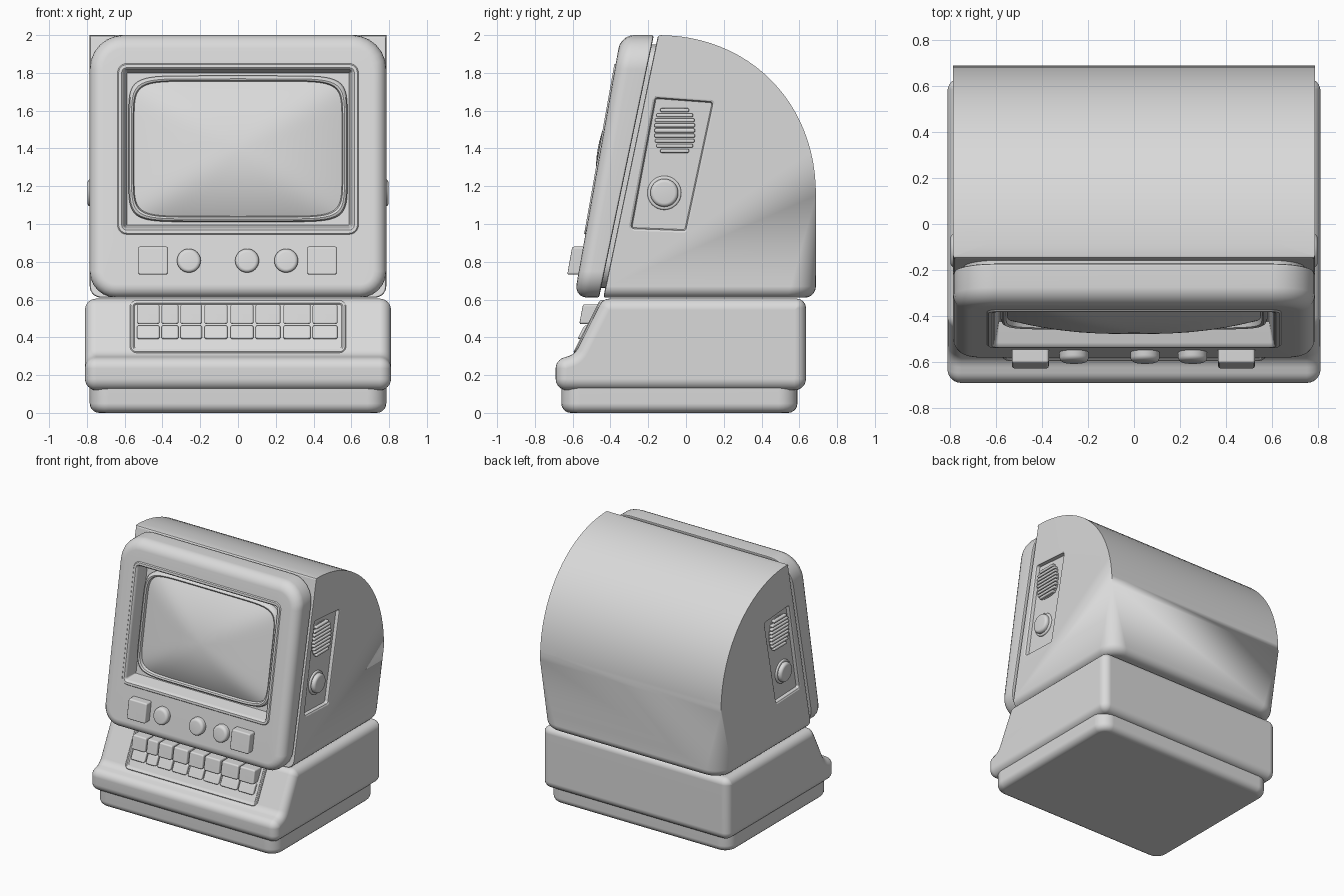
import bpy, bmesh, math
from mathutils import Vector, Matrix

if "Cube" in bpy.data.objects:
    bpy.data.objects.remove(bpy.data.objects["Cube"], do_unlink=True)

GREY = (0.7, 0.7, 0.7, 1)
plastic = bpy.data.materials.new("light grey plastic")
plastic.use_nodes = True
plastic.diffuse_color = GREY
plastic.node_tree.nodes["Principled BSDF"].inputs["Base Color"].default_value = GREY


# ---- helpers ----
def outline(corners, r, inset=0, n=6):
    """Polygon with filleted corners, moved inwards by inset."""
    pts = []
    radii = r if isinstance(r, (list, tuple)) else [r] * len(corners)
    for i, c in enumerate(corners):
        p = Vector(c)
        a = (Vector(corners[i - 1]) - p).normalized()
        b = (Vector(corners[(i + 1) % len(corners)]) - p).normalized()
        half = a.angle(b) / 2
        side = 1 if b.x * a.y - b.y * a.x > 0 else -1
        bis = (a + b).normalized()
        p = p + bis * side * inset / math.sin(half)
        rad = max(radii[i] - side * inset, 0.004)
        centre = p + bis * rad / math.sin(half)
        t = rad / math.tan(half)
        v0, v1 = (p + a * t - centre).normalized(), (p + b * t - centre).normalized()
        pts += [centre + rad * v0.slerp(v1, k / n) for k in range(n + 1)]
    return pts


def rect(x0, x1, z0, z1):
    return [(x0, z0), (x1, z0), (x1, z1), (x0, z1)]


def oval(cx, cz, a, b, power=2, n=64):
    """Superellipse outline."""
    f = lambda t: math.copysign(abs(t) ** (2 / power), t)
    ang = [2 * math.pi * k / n for k in range(n)]
    return [Vector((cx + a * f(math.cos(t)), cz + b * f(math.sin(t)))) for t in ang]


def edge(r, top, n=5):
    """(inset, height) steps of a rounded upper edge."""
    steps = [math.pi / 2 * k / n for k in range(n + 1)]
    return [(r * (1 - math.cos(t)), top - r * (1 - math.sin(t))) for t in steps]


def slope(y0, z0, s):
    """Frame of a leaning front plane: (x, z, outward) to world."""
    return Matrix(((1, 0, 0, 0), (0, s, -1, y0 - s * z0), (0, 1, 0, 0), (0, 0, 0, 1)))


def loft(rings, frame):
    """Skin a stack of (points, height) rings and cap both ends."""
    bm = bmesh.new()
    loops = [[bm.verts.new(frame @ Vector((p[0], p[1], w))) for p in pts] for pts, w in rings]
    for lo, hi in zip(loops, loops[1:]):
        for i in range(len(lo)):
            bm.faces.new((lo[i - 1], lo[i], hi[i], hi[i - 1]))
    bm.faces.new(loops[0][::-1])
    bm.faces.new(loops[-1])
    return bm


def finish(name, bm, mirror=False, angle=35):
    bmesh.ops.recalc_face_normals(bm, faces=bm.faces)
    me = bpy.data.meshes.new(name)
    bm.to_mesh(me)
    bm.free()
    ob = bpy.data.objects.new(name, me)
    bpy.context.collection.objects.link(ob)
    me.materials.append(plastic)
    if mirror:
        ob.modifiers.new("Mirror", "MIRROR")
    smooth(ob, angle)
    return ob


def smooth(ob, angle=35):
    bpy.ops.object.select_all(action="DESELECT")
    ob.select_set(True)
    bpy.context.view_layer.objects.active = ob
    bpy.ops.object.shade_smooth_by_angle(angle=math.radians(angle))


def even_shading(ob):
    ob.modifiers.new("Weighted", "WEIGHTED_NORMAL").keep_sharp = True


def slab(name, corners, r, layers, frame, mirror=False):
    ob = finish(name, loft([(outline(corners, r, i), w) for i, w in layers], frame), mirror)
    even_shading(ob)
    return ob


def disc(name, cx, cz, rad, layers, frame, mirror=False):
    return finish(name, loft([(oval(cx, cz, rad - i, rad - i, n=40), w) for i, w in layers], frame), mirror)


def trim(bm, co, no):
    """Cut off the side that no points to, cap it and soften the rim."""
    geom = bm.verts[:] + bm.edges[:] + bm.faces[:]
    bmesh.ops.bisect_plane(bm, geom=geom, plane_co=co, plane_no=no, clear_outer=True)
    rim = [e for e in bm.edges if e.is_boundary]
    bmesh.ops.holes_fill(bm, edges=rim, sides=0)
    bmesh.ops.bevel(bm, geom=rim, offset=0.012, segments=2, profile=0.5, affect="EDGES")


SIDE = Matrix(((0, 0, 1, 0), (1, 0, 0, 0), (0, 1, 0, 0), (0, 0, 0, 1)))   # (y, z, x)
FRONT = slope(-0.345, 2.0, 0.178)
BACKWARD = Vector((0, 1.39, -0.29))

# ---- base: foot plate and keyboard housing ----
foot = edge(0.05, 0.05)
slab("foot_plate", rect(-0.785, 0.785, -0.66, 0.59), 0.1,
     [(i, 0.05 - w) for i, w in reversed(foot)] + [(0, 0.135)], Matrix())
profile = [(-0.69, 0.12), (0.635, 0.12), (0.635, 0.605), (-0.44, 0.605), (-0.59, 0.31), (-0.69, 0.28)]
sides = edge(0.06, 0.81, 6)
slab("keyboard_housing", profile, [0.06, 0.06, 0.05, 0.06, 0.08, 0.06],
     [(i, -w) for i, w in reversed(sides)] + sides, SIDE)

# ---- keyboard ----
slab("key_frame", rect(-0.572, 0.572, 0.318, 0.597), 0.035,
     [(0, -0.03), (0, 0.006), (0.006, 0.012), (0.016, 0.012), (0.024, 0.002)], slope(-0.59, 0.31, 0.508))
key_edges = [(-0.535, -0.415), (-0.405, -0.315), (-0.305, -0.19), (-0.178, -0.055),
             (-0.04, 0.082), (0.093, 0.225), (0.24, 0.385), (0.395, 0.527)]
rows = [("upper", 0.47, 0.575, slope(-0.565, 0.47, 0.19)),
        ("lower", 0.39, 0.463, slope(-0.575, 0.39, 0.5))]
for row, z0, z1, frame in rows:
    for k, (x0, x1) in enumerate(key_edges):
        slab(f"{row}_key_{k + 1}", rect(x0, x1, z0, z1), 0.012, [(0, -0.09)] + edge(0.01, 0, 3), frame)

# ---- head shell ----
arc = [(p.x, p.y) for p in oval(-0.155, 1.15, 0.843, 0.85, 2.1, 96)[:25]]
shape = [(-0.75, 0.61), (0.688, 0.61)] + arc + [(-0.75, 2.0)]
X = 0.785
bm = loft([(shape, -X), (shape, X)], SIDE)
flank = [e for e in bm.edges if abs(e.verts[0].co.x - e.verts[1].co.x) < 0.01
         and max(v.co.z for v in e.verts) > 0.62 and max(v.co.y for v in e.verts) > -0.7]
bmesh.ops.bevel(bm, geom=flank, offset=0.15, segments=8, profile=0.5, affect="EDGES", clamp_overlap=False)
floor = [e for e in bm.edges if all(v.co.z < 0.611 for v in e.verts)
         and max(v.co.y for v in e.verts) > -0.7]
bmesh.ops.bevel(bm, geom=floor, offset=0.06, segments=5, profile=0.5, affect="EDGES", clamp_overlap=False)
trim(bm, Vector((0, -0.148, 2.0)), -BACKWARD)
head = finish("head_shell", bm)

# recessed side panels
panel = [(-0.31, 0.962), (0.01, 0.95), (0.162, 1.66), (-0.175, 1.685)]
FLOOR = X - 0.03
cutter = slab("panel_cutter", panel, 0.03, [(0.02, FLOOR), (0.014, X - 0.006), (0, X + 0.002), (0, X + 0.1)],
              SIDE, mirror=True)
cut = head.modifiers.new("Panels", "BOOLEAN")
cut.operation, cut.solver, cut.object = "DIFFERENCE", "EXACT", cutter
bpy.context.view_layer.objects.active = head
bpy.ops.object.modifier_apply(modifier=cut.name)
bpy.data.objects.remove(cutter, do_unlink=True)
smooth(head)
even_shading(head)

# ---- side vent and side knob ----
vy, vz, va, vb = -0.06, 1.495, 0.108, 0.125
finish("vent_plate", loft([(oval(vy, vz, va, vb, 3), w) for w in (FLOOR - 0.02, FLOOR + 0.004)], SIDE), True)
for k in range(9):
    dz = (k - 4) * 0.027
    half = va * (1 - (abs(dz) / vb) ** 3) ** (1 / 3)
    slab(f"vent_slat_{k + 1}", rect(vy - half, vy + half, vz + dz - 0.01, vz + dz + 0.01), 0.008,
         [(0, FLOOR - 0.01)] + edge(0.007, X - 0.004, 3), SIDE, True)
disc("side_knob_ring", -0.115, 1.165, 0.09, [(0, FLOOR - 0.02)] + edge(0.008, FLOOR + 0.012, 3), SIDE, True)
disc("side_knob", -0.115, 1.165, 0.074, [(0, FLOOR - 0.02)] + edge(0.02, X + 0.012), SIDE, True)

# ---- bezel, with the lip and screen well in one skin ----
rings = [(outline(rect(-X, X, 0.61, 2.0), [0.14, 0.14, 0.18, 0.18], i), w)
         for i, w in [(0, -0.4)] + edge(0.07, 0)]
lip = rect(-0.638, 0.638, 0.945, 1.85)
rings += [(outline(lip, 0.05, i), w) for i, w in
          [(0, 0), (0.006, 0.007), (0.022, 0.007), (0.03, 0), (0.034, -0.012), (0.05, -0.1)]]
bm = loft(rings, FRONT)
trim(bm, Vector((0, -0.17, 2.0)), BACKWARD)
even_shading(finish("bezel", bm))
slab("seam_filler", rect(-0.74, 0.74, 0.66, 1.95), 0.14, [(0, -0.24), (0, -0.12)], FRONT)

# ---- picture tube ----
tube = lambda d, w: (oval(0, 1.398, 0.55 + d, 0.357 + d, 8, 96), w)
finish("screen_surround", loft([tube(*s) for s in
       [(0.03, -0.12), (0.03, -0.08), (0.024, -0.066), (0.014, -0.06), (0.005, -0.065), (0, -0.09)]], FRONT))
glass = [(s, 0.1 * (1 - s * s) - 0.085) for s in (1, 0.95, 0.88, 0.78, 0.66, 0.52, 0.38, 0.24, 0.1, 0.02)]
finish("screen_glass", loft([(oval(0, 1.398, 0.55 * s, 0.357 * s, 2 + 6 * s, 96), w) for s, w in glass], FRONT))

# ---- front controls ----
for name, x in (("right", -0.45), ("left", 0.445)):
    slab(f"{name}_square_button", rect(x - 0.08, x + 0.08, 0.732, 0.88), 0.012,
         [(0, -0.02)] + edge(0.01, 0.058, 3), FRONT)
for k, x in enumerate((-0.26, 0.048, 0.255)):
    disc(f"front_knob_{k + 1}", x, 0.806, 0.063, [(0, -0.02)] + edge(0.02, 0.042), FRONT)
